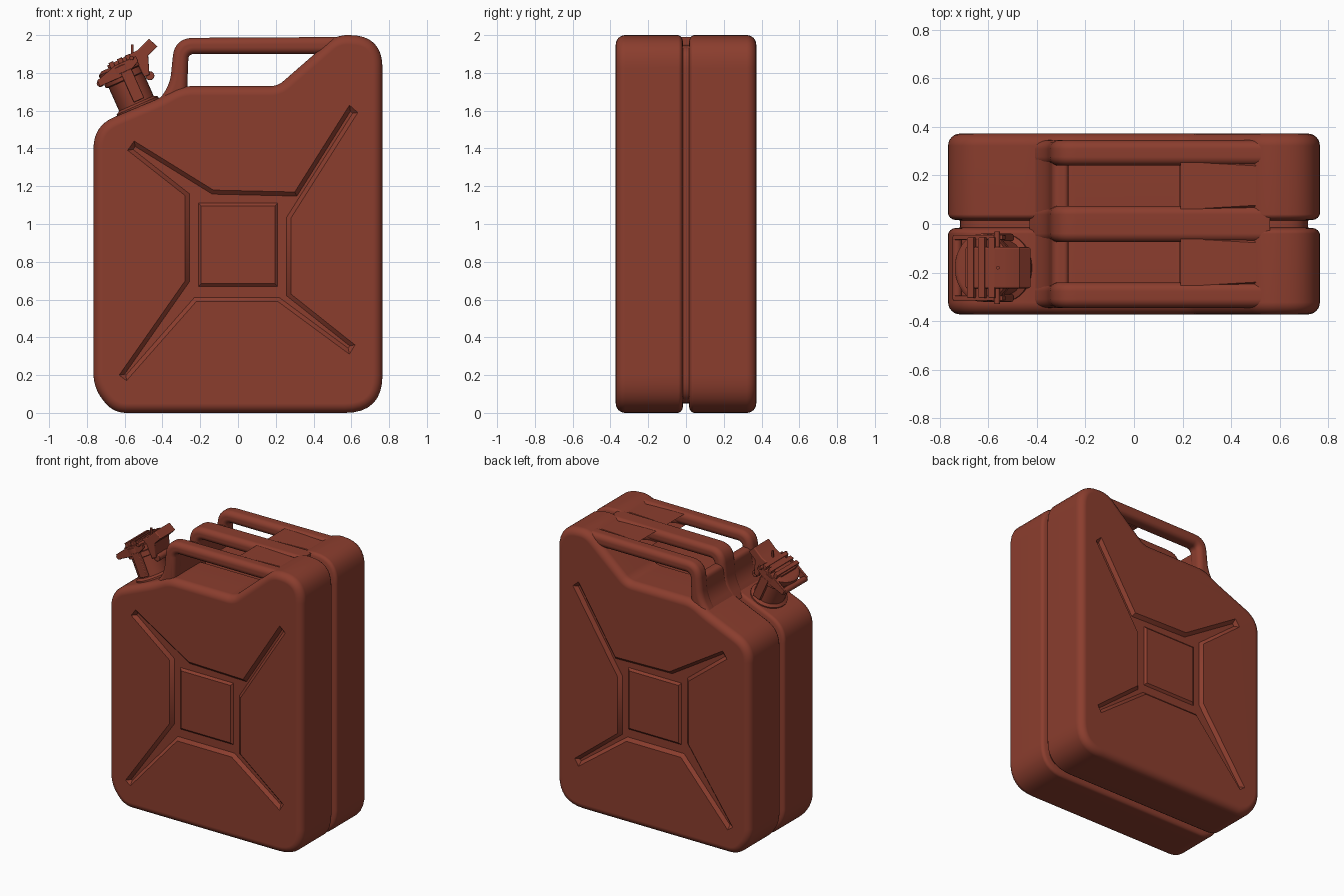
import bpy, bmesh, math
from mathutils import Vector

if "Cube" in bpy.data.objects:
    bpy.data.objects.remove(bpy.data.objects["Cube"])

paint = bpy.data.materials.new("red_brown_paint")
paint.diffuse_color = (0.258, 0.047, 0.027, 1)
paint.use_nodes = True
paint.node_tree.nodes["Principled BSDF"].inputs["Base Color"].default_value = paint.diffuse_color


def loft(name, rings):
    """Closed skin through equal-length rings of points, capped at both ends."""
    bm = bmesh.new()
    vs = [[bm.verts.new(p) for p in ring] for ring in rings]
    n = len(vs[0])
    for a, b in zip(vs, vs[1:]):
        for i in range(n):
            j = (i + 1) % n
            bm.faces.new((a[i], a[j], b[j], b[i]))
    bm.faces.new(vs[0])
    bm.faces.new(vs[-1][::-1])
    bmesh.ops.recalc_face_normals(bm, faces=bm.faces)
    me = bpy.data.meshes.new(name)
    bm.to_mesh(me)
    bm.free()
    ob = bpy.data.objects.new(name, me)
    bpy.context.collection.objects.link(ob)
    me.materials.append(paint)
    return ob


def soften(pts, n=8):
    """Round each corner (x, z, cut) with a small curve."""
    out = []
    for i, (x, z, c) in enumerate(pts):
        p = Vector((x, z))
        if c == 0:
            out.append(p)
            continue
        a = p + (Vector(pts[i - 1][:2]) - p).normalized() * c
        b = p + (Vector(pts[(i + 1) % len(pts)][:2]) - p).normalized() * c
        for k in range(n + 1):
            t = k / n
            out.append(a * (1 - t) ** 2 + p * 2 * t * (1 - t) + b * t * t)
    return out


def inset(pts, d):
    pts = [Vector(p) for p in pts]
    n = len(pts)
    area = sum(pts[i - 1].x * pts[i].y - pts[i].x * pts[i - 1].y for i in range(n))
    s = 1 if area > 0 else -1
    out = []
    for i, p in enumerate(pts):
        e1 = (p - pts[i - 1]).normalized()
        e2 = (pts[(i + 1) % n] - p).normalized()
        n1, n2 = Vector((-e1.y, e1.x)) * s, Vector((-e2.y, e2.x)) * s
        out.append(p + (n1 + n2) * d / max(.3, 1 + n1.dot(n2)))
    return out


def ring(pts, y, d=0.0):
    return [(p.x, y, p.y) for p in inset(pts, d)]


def rounded(name, pts, y0, y1, r, middle=()):
    """Outline in x-z extruded along y with rounded rims; middle = extra (y, inset) rings."""
    arc = [(r * (1 - math.cos(k * math.pi / 12)), r * (1 - math.sin(k * math.pi / 12)))
           for k in range(7)]
    steps = [(y0 + a, d) for a, d in arc] + list(middle) + [(y1 - a, d) for a, d in arc[::-1]]
    return loft(name, [ring(pts, y, d) for y, d in steps])


def circle(x, z, r, n=16):
    return [(x + r * math.cos(2 * math.pi * i / n), z + r * math.sin(2 * math.pi * i / n))
            for i in range(n)]


def box(x0, x1, z0, z1):
    return [(x0, z0), (x1, z0), (x1, z1), (x0, z1)]


# Can body with seam groove running round the middle
outline = soften([(-0.66, 0, .07), (0.765, 0, .2), (0.765, 2.0, .175), (0.52, 2.0, .06),
                  (0.21, 1.73, .04), (-0.30, 1.73, .06), (-0.42, 1.665, .04),
                  (-0.765, 1.52, .12), (-0.765, .13, .08)])
groove = [(-.04, 0), (-.026, .008), (-.018, .022), (-.015, .05),
          (.015, .05), (.018, .022), (.026, .008), (.04, 0)]
body = rounded("can_body", outline, -.372, .372, .05, groove)

# Pressed star-shaped recess and raised centre panel on both faces
star = [(-.22, .59), (.21, .59), (.59, .31), (.62, .36), (.28, .63), (.28, 1.03),
        (.635, 1.59), (.59, 1.63), (.30, 1.17), (-.13, 1.18), (-.55, 1.44), (-.585, 1.39),
        (-.28, 1.15), (-.28, .70), (-.63, .20), (-.59, .17)]
cutters = []
for s, side in ((-1, "front"), (1, "back")):
    cut = loft(side + "_recess_cutter", [ring(star, s * .42), ring(star, s * .3725),
                                         ring(star, s * .350, .022)])
    cut.hide_render = True
    cutters.append(cut)
    mod = body.modifiers.new("recess", 'BOOLEAN')
    mod.object = cut
    mod.solver = 'EXACT'
    bpy.context.view_layer.objects.active = body
    bpy.ops.object.modifier_apply(modifier=mod.name)
    panel = box(-.21, .21, .67, 1.11)
    loft(side + "_panel", [ring(panel, s * .33), ring(panel, s * .350), ring(panel, s * .364, .015)])
for c in cutters:
    bpy.data.objects.remove(c)

# Three carrying handles, joined at the left legs and the right root
bar = soften([(-.43, 1.64, 0), (-.36, 1.74, .06), (-.335, 1.985, .1), (.56, 1.99, 0),
              (.56, 1.90, 0), (-.262, 1.90, .03), (-.272, 1.64, 0)])
for name, y0, y1 in (("front", -.345, -.24), ("middle", -.075, .075), ("back", .24, .345)):
    rounded(name + "_handle", bar, y0, y1, .036)
rounded("handle_leg_web", soften([(-.43, 1.64, 0), (-.355, 1.74, .05), (-.335, 1.88, .03),
                                  (-.27, 1.88, .02), (-.27, 1.64, 0)]), -.30, .30, .02)
for s, side in ((-1, "front"), (1, "back")):
    edge = [(.18 + .15 * math.sqrt(max(0, 1 - t * t)), s * (.158 + .10 * t))
            for t in [k / 8 - 1 for k in range(17)]]
    edge += [(.54, s * .258), (.54, s * .058)]
    loft(side + "_handle_root", [[(p.x, p.y, z) for p in inset(edge, d)]
         for z, d in ((1.90, .012), (1.915, 0), (1.955, 0), (1.972, .006), (1.98, .02))])

# Tilted spout: parts are modelled upright, then leaned onto the sloping shoulder
spout = []


def lathe(name, prof):
    spout.append(loft(name, [[(p[0], p[1] * 1.15, w) for p in circle(0, 0, r, 32)]
                             for w, r in prof]))


lathe("spout_neck", [(-.04, .12), (.008, .12), (.02, .1), (.155, .1), (.16, .115), (.195, .115)])
lathe("spout_lid", [(.195, .1), (.2, .122), (.235, .122), (.25, .1)])
lever = [(-.06, .2), (-.06, .265), (.12, .275), (.20, .305), (.225, .25), (.16, .225),
         (.125, .13), (.095, .13), (.09, .2)]
spout.append(rounded("cap_lever", lever, -.085, .085, .008))
for s, side in ((-1, "front"), (1, "back")):
    y = s * .125
    spout.append(rounded(side + "_neck_strap", box(-.01, .05, .03, .2), y - .015, y + .015, .006))
    spout.append(rounded(side + "_hinge_arm", [(-.14, .18), (.02, .18), (.1, .22), (.1, .25),
                                               (-.02, .25), (-.14, .215)], y - .01, y + .01, .004))
for i, x in enumerate((-.035, .015, .06)):
    spout.append(rounded(f"lid_ridge_{i + 1}", box(x - .014, x + .014, .24, .275), -.125, .125, .006))
for name, x, z, r, w in (("hinge_rod", -.13, .195, .02, .13), ("latch_rod", .075, .25, .012, .15),
                         ("latch_knob", .125, .125, .024, .07)):
    spout.append(rounded(name, circle(x, z, r), -w, w, .004))
for ob in spout:
    ob.location = (-.53, -.18, 1.62)
    ob.rotation_euler = (0, -math.radians(24), 0)

# Upright locking pin
loft("locking_pin", [[(p[0], p[1], z) for p in circle(-.56, -.18, .007, 10)] for z in (1.86, 1.95)])

# Smooth shading with flat large panels
for ob in bpy.context.scene.objects:
    bpy.ops.object.select_all(action='DESELECT')
    ob.select_set(True)
    bpy.context.view_layer.objects.active = ob
    bpy.ops.object.shade_smooth_by_angle(angle=math.radians(40))
    ob.modifiers.new("even_shading", 'WEIGHTED_NORMAL').keep_sharp = True
